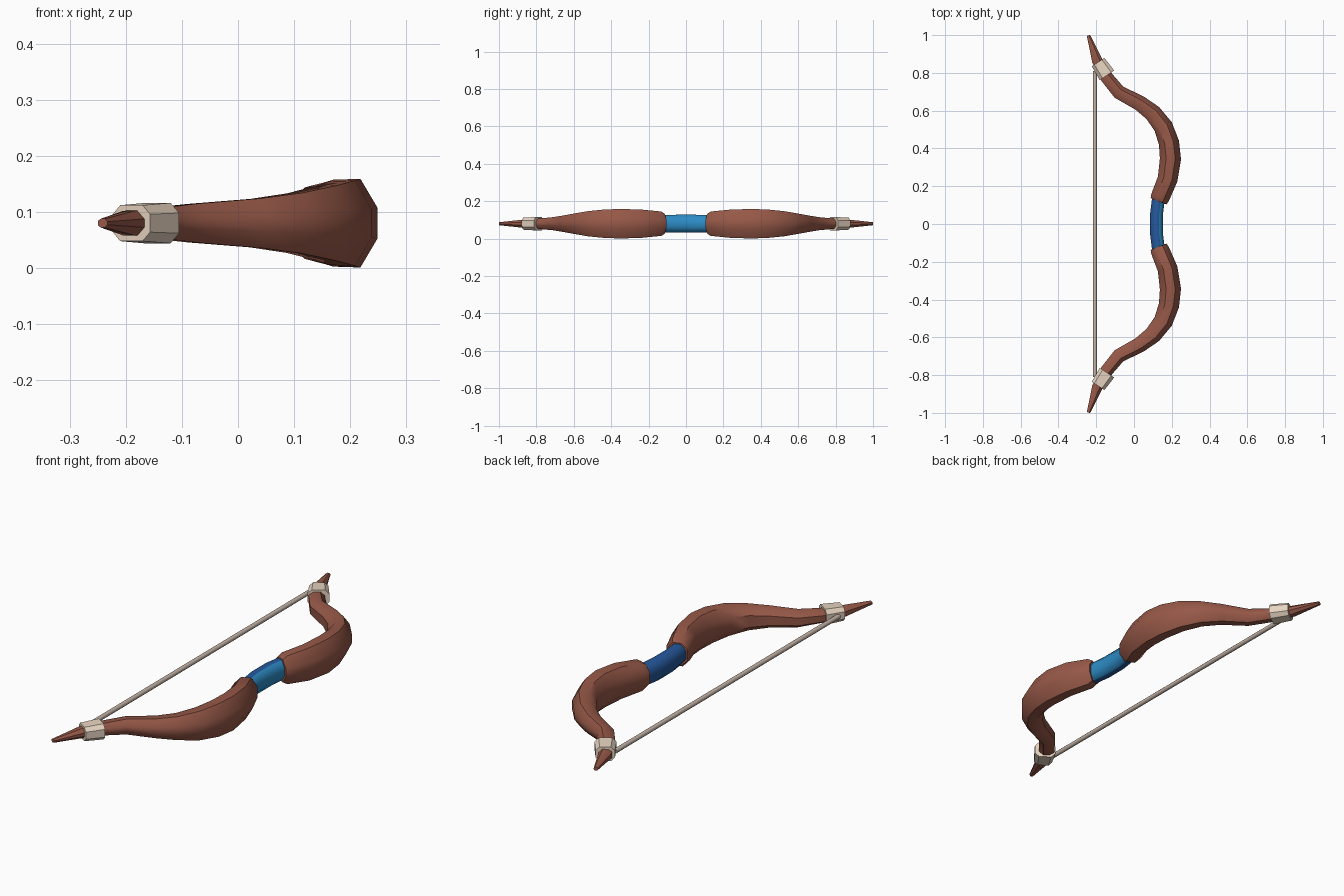
import bpy, bmesh, math
from mathutils import Vector

if "Cube" in bpy.data.objects:
    bpy.data.objects.remove(bpy.data.objects["Cube"])

Z = 0.08  # mid-height of the bow


def mat(name, rgb):
    m = bpy.data.materials.new(name)
    m.diffuse_color = (*rgb, 1)
    m.use_nodes = True
    m.node_tree.nodes["Principled BSDF"].inputs["Base Color"].default_value = m.diffuse_color
    return m


WOOD = mat("brown wood", (0.305, 0.098, 0.064))
BEIGE = mat("beige binding", (0.80, 0.66, 0.53))
BLUE = mat("bright blue", (0.026, 0.26, 0.56))
NAVY = mat("deep blue", (0.019, 0.10, 0.34))
CORD = mat("taupe cord", (0.56, 0.46, 0.39))

# Cross-sections as (outward, up) fractions; upper half, mirrored below
LIMB = [(1, .34), (.45, 1), (-.414, .98), (-1, .5)]
OCT = [(1, .414), (.414, 1), (-.414, 1), (-1, .414)]


def sweep(name, stations, half, mats, mirror=True, angle=40):
    """Skin a section along stations (x, y, half depth, half height)."""
    section = half + [(u, -v) for u, v in reversed(half)]
    bm = bmesh.new()
    rings = []
    for i, (x, y, a, h) in enumerate(stations):
        p, q = stations[max(i - 1, 0)], stations[min(i + 1, len(stations) - 1)]
        t = Vector((q[0] - p[0], q[1] - p[1])).normalized()
        rings.append([bm.verts.new((x + t.y * a * u, y - t.x * a * u, Z + h * v))
                      for u, v in section])
    n = len(section)
    for r, s in zip(rings, rings[1:]):
        for k in range(n):
            bm.faces.new((r[k], r[(k + 1) % n], s[(k + 1) % n], s[k]))
    bm.faces.new(rings[0])
    bm.faces.new(rings[-1])
    bmesh.ops.recalc_face_normals(bm, faces=bm.faces)
    me = bpy.data.meshes.new(name)
    bm.to_mesh(me)
    bm.free()
    for m in mats:
        me.materials.append(m)
    for f in me.polygons:
        f.use_smooth = True
    me.set_sharp_from_angle(angle=math.radians(angle))
    ob = bpy.data.objects.new(name, me)
    bpy.context.collection.objects.link(ob)
    if mirror:
        md = ob.modifiers.new("Mirror", 'MIRROR')
        md.use_axis = (False, True, False)
        md.use_mirror_merge = False
    return ob


# Recurved limbs running from the grip out to the pointed tips
sweep("limbs", [
    (0.130, 0.120, 0.045, 0.052), (0.138, 0.140, 0.050, 0.065),
    (0.178, 0.238, 0.053, 0.075), (0.193, 0.345, 0.056, 0.079),
    (0.185, 0.430, 0.054, 0.076), (0.155, 0.515, 0.051, 0.067),
    (0.100, 0.587, 0.046, 0.054), (0.030, 0.640, 0.041, 0.044),
    (-0.080, 0.698, 0.037, 0.035), (-0.143, 0.775, 0.034, 0.028),
    (-0.195, 0.865, 0.028, 0.022), (-0.241, 0.998, 0.009, 0.008)],
    LIMB, [WOOD], angle=44)

# Beige collars around the limb ends, tapering towards the tip
sweep("collars", [(-0.143, 0.787, 0.046, 0.036), (-0.190, 0.857, 0.040, 0.032)],
      [(1, .5), (.6, 1), (-.6, 1), (-1, .5)], [BEIGE])

# Grip: bright outer faces, deep blue elsewhere
grip = sweep("grip", [(0.130, -0.14, 0.034, 0.046), (0.119, -0.05, 0.034, 0.048),
                      (0.119, 0.05, 0.034, 0.048), (0.130, 0.14, 0.034, 0.046)],
             OCT, [NAVY, BLUE], mirror=False, angle=60)
for f in grip.data.polygons:
    f.material_index = 1 if f.normal.x > 0.4 else 0

# Straight bowstring between the collars
sweep("bowstring", [(-0.207, -0.81, 0.010, 0.010), (-0.207, 0.81, 0.010, 0.010)],
      OCT, [CORD], mirror=False, angle=60)
